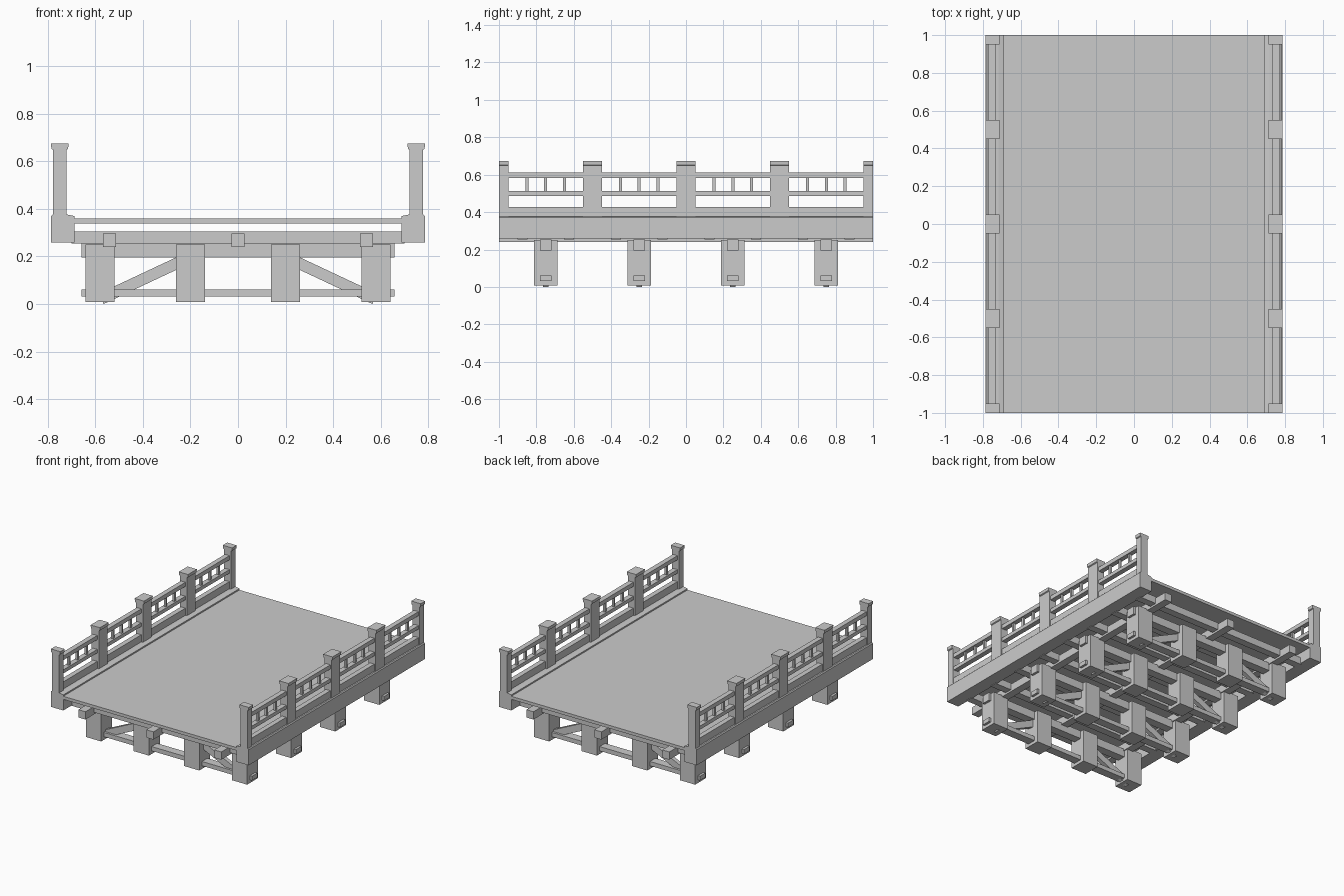
import bpy, bmesh
from math import atan2, hypot
from mathutils import Matrix, Vector

if "Cube" in bpy.data.objects:
    bpy.data.objects.remove(bpy.data.objects["Cube"])


def finish(name, bm):
    bmesh.ops.recalc_face_normals(bm, faces=bm.faces)
    mesh = bpy.data.meshes.new(name)
    bm.to_mesh(mesh)
    bm.free()
    obj = bpy.data.objects.new(name, mesh)
    bpy.context.collection.objects.link(obj)
    return obj


def box(name, x0, x1, y0, y1, z0, z1):
    bm = bmesh.new()
    size = Matrix.Diagonal((x1 - x0, y1 - y0, z1 - z0, 1))
    centre = Matrix.Translation(((x0 + x1) / 2, (y0 + y1) / 2, (z0 + z1) / 2))
    bmesh.ops.create_cube(bm, size=1, matrix=centre @ size)
    return finish(name, bm)


def extrude_y(name, profile, y0, y1):
    bm = bmesh.new()
    face = bm.faces.new([bm.verts.new((x, y0, z)) for x, z in profile])
    new = bmesh.ops.extrude_face_region(bm, geom=[face])["geom"]
    verts = [v for v in new if isinstance(v, bmesh.types.BMVert)]
    bmesh.ops.translate(bm, verts=verts, vec=(0, y1 - y0, 0))
    return finish(name, bm)


def brace(name, a, b, y, width, depth):
    # Square bar in the xz plane, from a to b
    dx, dz = b[0] - a[0], b[1] - a[1]
    n = Vector((-dz, dx)) / hypot(dx, dz) * width / 2
    a, b = Vector(a), Vector(b)
    return extrude_y(name, [a - n, b - n, b + n, a + n], y - depth / 2, y + depth / 2)


# Deck slab
box("deck", -0.695, 0.695, -1, 1, 0.338, 0.36)

# Joists under the deck
for i in range(8):
    y = -0.875 + 0.25 * i
    box("cross_joist", -0.70, 0.70, y - 0.027, y + 0.027, 0.254, 0.305)
for x in (-0.54, 0, 0.54):
    box("long_stringer", x - 0.028, x + 0.028, -1, 1, 0.24, 0.296)

# Trestle piers
for y in (-0.75, -0.25, 0.25, 0.75):
    box("pier_top_beam", -0.658, 0.658, y - 0.031, y + 0.031, 0.195, 0.254)
    box("pier_bottom_beam", -0.658, 0.658, y - 0.031, y + 0.031, 0.031, 0.062)
    for x in (-0.58, -0.2, 0.2, 0.58):
        box("pier_column", x - 0.061, x + 0.061, y - 0.062, y + 0.062, 0.009, 0.25)
    for s in (-1, 1):
        brace("pier_brace", (s * 0.575, 0.022), (s * 0.2, 0.198), y, 0.048, 0.03)

# Side beams and railings
for s in (-1, 1):
    beam = [(0.785, 0.258), (0.785, 0.37), (0.779, 0.376), (0.717, 0.376),
            (0.688, 0.37), (0.688, 0.258)]
    extrude_y("side_beam", [(s * x, z) for x, z in beam], -1, 1)
    xa, xb = sorted((s * 0.733, s * 0.769))
    for name, z0, z1 in (("curb_rail", 0.37, 0.427), ("middle_rail", 0.487, 0.513),
                         ("top_rail", 0.583, 0.613)):
        box(name, xa, xb, -0.99, 0.99, z0, z1)

    # Posts with flared caps, halved at the bridge ends
    for y in (-1, -0.5, 0, 0.5, 1):
        y0, y1 = max(-1, y - 0.05), min(1, y + 0.05)
        post = [(-0.028, 0.37), (0.028, 0.37), (0.028, 0.648), (0.035, 0.652),
                (0.037, 0.674), (-0.037, 0.674), (-0.035, 0.652), (-0.028, 0.648)]
        extrude_y("rail_post", [(s * (0.749 + x), z) for x, z in post], y0, y1)

    # Three balusters in each bay
    for bay in (-0.75, -0.25, 0.25, 0.75):
        for d in (-0.1, 0, 0.1):
            y = bay + d
            box("baluster", s * 0.751 - 0.008, s * 0.751 + 0.008,
                y - 0.008, y + 0.008, 0.505, 0.59)
